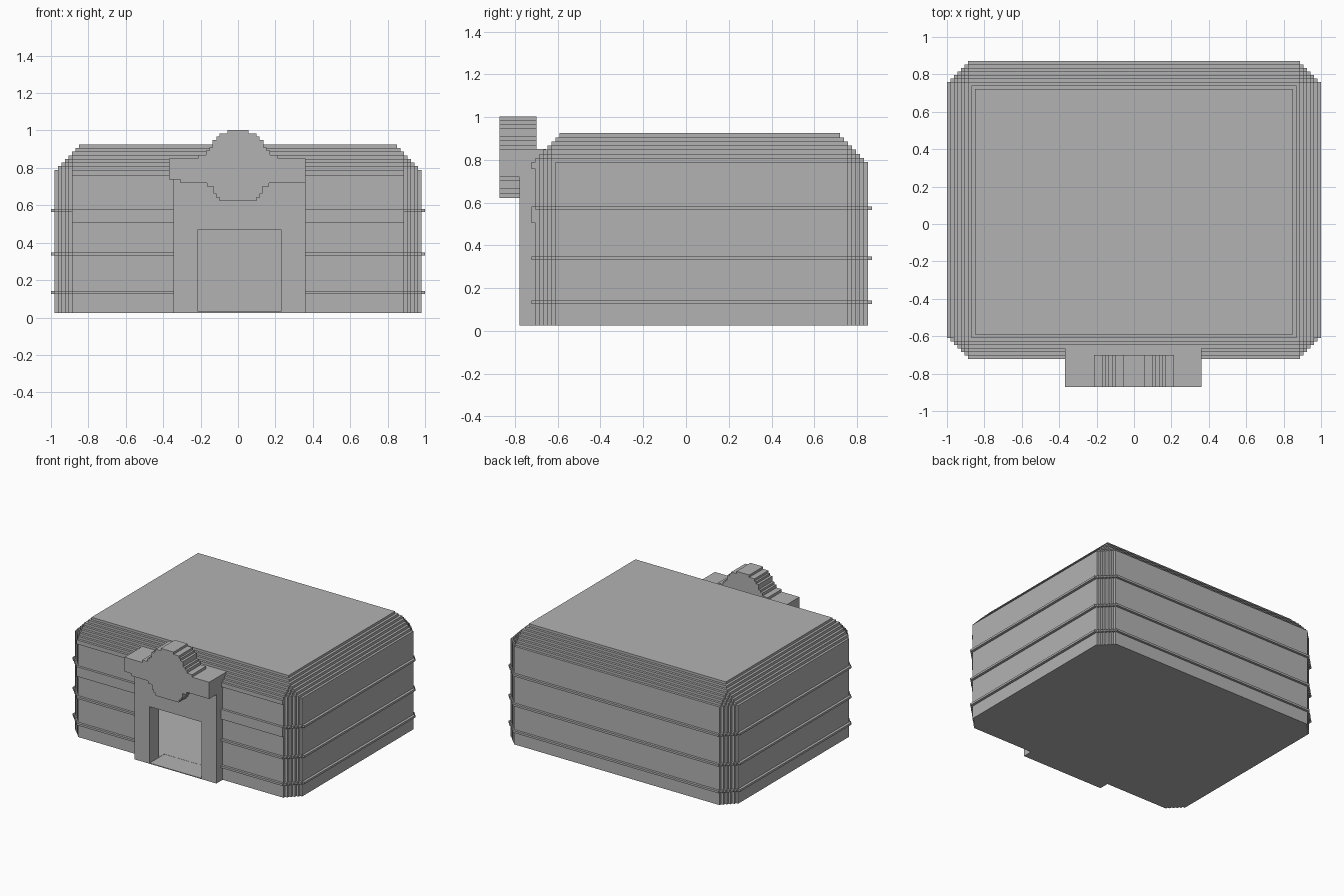
import bpy
import bmesh

if "Cube" in bpy.data.objects:
    bpy.data.objects.remove(bpy.data.objects["Cube"])

U = 0.0187        # size of one stair step
BASE = 0.025      # underside of the building
FRONT, BACK, SIDE = -0.703, 0.852, 0.98

stone = bpy.data.materials.new("grey_stone")
stone.use_nodes = True
stone.diffuse_color = (0.45, 0.45, 0.45, 1)
stone.node_tree.nodes["Principled BSDF"].inputs["Base Color"].default_value = (0.45, 0.45, 0.45, 1)


def prism(name, outline, z0, z1):
    """Extrude a flat outline from z0 to z1."""
    bm = bmesh.new()
    face = bm.faces.new([bm.verts.new((x, y, z0)) for x, y in outline])
    top = bmesh.ops.extrude_face_region(bm, geom=[face])["geom"]
    verts = [v for v in top if isinstance(v, bmesh.types.BMVert)]
    bmesh.ops.translate(bm, verts=verts, vec=(0, 0, z1 - z0))
    bmesh.ops.recalc_face_normals(bm, faces=bm.faces)
    mesh = bpy.data.meshes.new(name)
    bm.to_mesh(mesh)
    bm.free()
    mesh.materials.append(stone)
    obj = bpy.data.objects.new(name, mesh)
    bpy.context.collection.objects.link(obj)
    return obj


def box(name, x0, x1, y0, y1, z0, z1):
    return prism(name, [(x0, y0), (x1, y0), (x1, y1), (x0, y1)], z0, z1)


def stepped(half, y0, y1, steps):
    """Rectangle whose corners are cut back in small stairs."""
    cy, hy = (y0 + y1) / 2, (y1 - y0) / 2
    corner = [(half, hy - steps * U)]
    for i in range(steps):
        x, y = half - (i + 1) * U, hy - (steps - i) * U
        corner += [(x, y), (x, y + U)]
    flip = corner[::-1]
    pts = corner + [(-x, y) for x, y in flip]
    pts += [(-x, -y) for x, y in corner] + [(x, -y) for x, y in flip]
    return [(x, y + cy) for x, y in pts]


def cut(obj, *cutters):
    for cutter in cutters:
        mod = obj.modifiers.new("opening", 'BOOLEAN')
        mod.operation = 'DIFFERENCE'
        mod.solver = 'EXACT'
        mod.object = cutter


# Helpers that hollow the hall and open the doorway
hall = prism("hall_cutter", stepped(SIDE - 2 * U, FRONT + 2 * U, BACK - 2 * U, 4), 0.032, 0.77)
door = box("door_cutter", -0.215, 0.23, -0.95, -0.6, 0.031, 0.47)
for helper in (hall, door):
    helper.hide_render = True
    helper.hide_viewport = True
    helper.display_type = 'WIRE'

# Main walls with floor
walls = prism("walls", stepped(SIDE, FRONT, BACK, 5), BASE, 0.79)
cut(walls, hall, door)

# Thin bands around the building
for i, z in enumerate((0.125, 0.332, 0.565)):
    band = prism(f"wall_band_{i + 1}", stepped(1.0, FRONT - U, BACK + U, 6), z, z + 0.016)
    cut(band, hall, door)

# Thick ledges on the front wall
for name, z0, z1 in (("front_ledge", 0.505, 0.58), ("front_cornice", 0.757, 0.79)):
    box(name, -0.887, 0.887, FRONT - U, FRONT + 0.01, z0, z1)

# Stepped roof
for i in range(1, 8):
    d = i * U
    prism(f"roof_step_{i}", stepped(SIDE - d, FRONT - U + d, BACK - d, max(5 - i, 0)),
          0.79 + (i - 1) * 0.0193, 0.79 + i * 0.0193)

# Entrance block
porch = box("entrance_block", -0.345, 0.36, -0.78, FRONT + 0.02, BASE, 0.74)
cut(porch, door)

# Sign bar and the stepped medallion above and below it
box("sign_bar", -0.368, 0.362, -0.872, -0.655, 0.738, 0.85)
box("sign_bar_lower", -0.308, 0.362, -0.872, -0.78, 0.72, 0.738)
upper = [(0.215, 0.87), (0.17, 0.893), (0.152, 0.91), (0.135, 0.95),
         (0.115, 0.967), (0.1, 0.985), (0.055, 1.003)]
z = 0.85
for i, (w, top) in enumerate(upper):
    box(f"medallion_upper_{i + 1}", -w, w, -0.872, -0.70, z, top)
    z = top
lower = [(0.165, 0.70), (0.13, 0.663), (0.117, 0.642), (0.1, 0.622)]
z = 0.72
for i, (w, low) in enumerate(lower):
    box(f"medallion_lower_{i + 1}", -w, w, -0.872, -0.78, low, z)
    z = low
